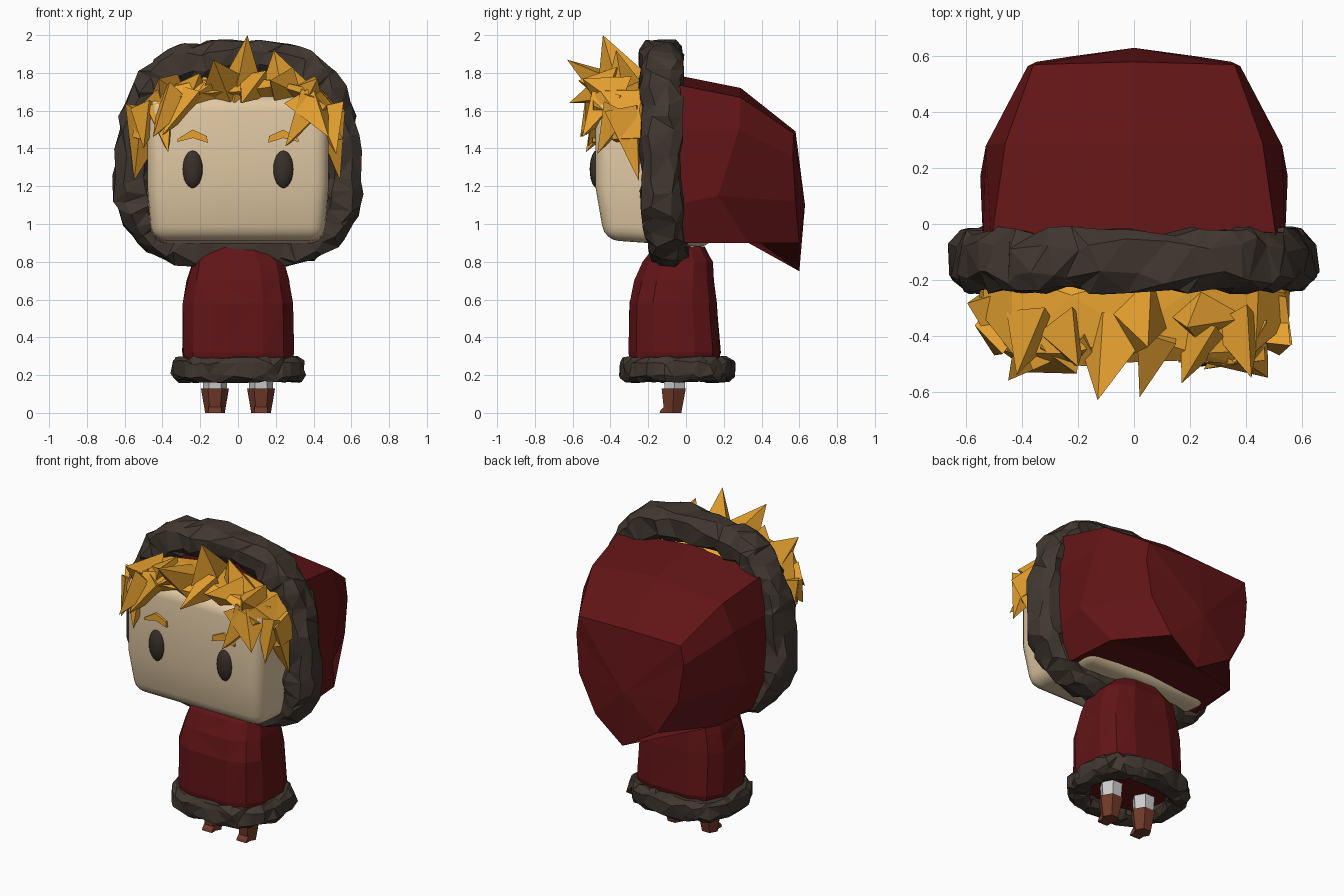
import bpy, bmesh, math, random
from mathutils import Vector, Matrix

if "Cube" in bpy.data.objects:
    bpy.data.objects.remove(bpy.data.objects["Cube"])

random.seed(4)


def material(name, r, g, b):
    m = bpy.data.materials.new(name)
    m.diffuse_color = (r, g, b, 1)
    m.use_nodes = True
    m.node_tree.nodes["Principled BSDF"].inputs["Base Color"].default_value = m.diffuse_color
    return m


RED = material("red_cloth", .12, .007, .008)
FUR = material("dark_fur", .052, .038, .029)
GOLD = material("gold_hair", .80, .36, .03)
SKIN = material("skin", .75, .58, .37)
BROWN = material("brown_leather", .16, .04, .022)
DARK = material("eye_dark", .04, .029, .022)


def finish(name, bm, mat=None, smooth=False):
    bmesh.ops.recalc_face_normals(bm, faces=bm.faces)
    me = bpy.data.meshes.new(name)
    bm.to_mesh(me)
    bm.free()
    ob = bpy.data.objects.new(name, me)
    bpy.context.collection.objects.link(ob)
    if mat:
        me.materials.append(mat)
    for p in me.polygons:
        p.use_smooth = smooth
    return ob


def loft(bm, rings, loop=False, tri=False):
    """Skin a list of point rings; loop joins the last ring to the first."""
    vs = [[bm.verts.new(p) for p in r] for r in rings]
    n = len(rings[0])
    for i in range(len(vs) - (0 if loop else 1)):
        a, b = vs[i], vs[(i + 1) % len(vs)]
        for j in range(n):
            k = (j + 1) % n
            bm.faces.new((a[j], a[k], b[k], b[j]))
    if not loop:
        bm.faces.new(vs[0])
        bm.faces.new(vs[-1])
    if tri:
        bmesh.ops.triangulate(bm, faces=bm.faces[:])
    return vs


def spow(v, e):
    return math.copysign(abs(v) ** e, v)


def tube_ring(c, out, side, r_out, r_side, jitter, sides=8):
    """Boxy, roughened cross-section around centre c."""
    ring, along = [], out.cross(side)
    for j in range(sides):
        t = math.tau * (j + random.uniform(-.3, .3) + .5) / sides
        w = 1 + random.uniform(-jitter, jitter)
        ring.append(c + out * spow(math.cos(t), .7) * r_out * w
                    + side * spow(math.sin(t), .7) * r_side * min(w, 1.04)
                    + along * random.uniform(-1.6, 1.6) * jitter * r_out)
    return ring


# Head: rounded block whose face tucks in towards the chin
bm = bmesh.new()
bmesh.ops.create_cube(bm, size=1, matrix=Matrix.Translation((0, -.165, 1.28))
                      @ Matrix.Diagonal((.96, .63, .80, 1)))
bmesh.ops.bevel(bm, geom=bm.edges[:], offset=.08, segments=4, profile=.5, affect='EDGES')
bmesh.ops.bisect_plane(bm, geom=bm.verts[:] + bm.edges[:] + bm.faces[:],
                       plane_co=(0, 0, 1.2), plane_no=(0, 0, 1))
for v in bm.verts:
    if v.co.z < 1.2:
        v.co.x *= 1 - .15 * (1.2 - v.co.z)
        if v.co.y < -.3:
            v.co.y += .15 * (1.2 - v.co.z)
            v.co.z += .03 if v.co.z < 1 else 0
    elif v.co.y > -.1:
        v.co.z -= .05
finish("head", bm, SKIN, True)

# Eyes and brows
for s, side in ((-1, "left"), (1, "right")):
    bm = bmesh.new()
    bmesh.ops.create_uvsphere(bm, u_segments=18, v_segments=12, radius=1,
                              matrix=Matrix.Translation((s * .24, -.465, 1.29))
                              @ Matrix.Diagonal((.057, .045, .105, 1)))
    finish("eye_" + side, bm, DARK, True)
    bm = bmesh.new()
    outline = [(.16, 1.43), (.165, 1.465), (.24, 1.50), (.32, 1.45), (.32, 1.435), (.24, 1.455)]
    loft(bm, [[(s * x, y, z) for x, z in outline] for y in (-.495, -.46)])
    finish("brow_" + side, bm, GOLD)

# Hood: half sections (x, y, z) from bottom centre to top centre, mirrored
halves = [
    [(0, -.06, .93), (.48, -.06, .9), (.54, -.06, 1.1), (.54, -.06, 1.5), (.51, -.06, 1.74), (0, -.06, 1.79)],
    [(0, .38, .91), (.45, .33, .90), (.55, .17, 1.15), (.53, .28, 1.5), (.46, .29, 1.67), (0, .29, 1.72)],
    [(.03, .60, .75), (.22, .60, .90), (.35, .58, 1.12), (.38, .565, 1.36), (.36, .57, 1.48), (0, .58, 1.49)],
]
bm = bmesh.new()
rings = []
for h in halves:
    rings.append([Vector(p) for p in h] + [Vector((-x, y, z)) for x, y, z in h[-2:0:-1]])
back = loft(bm, rings)[-1]
bm.faces.ensure_lookup_table()
bm.faces.remove(bm.faces[-1])
peak = bm.verts.new((0, .63, 1.1))
for a, b in zip(back, back[1:] + back[:1]):
    bm.faces.new((a, b, peak))
finish("hood", bm, RED)

# Fur trim around the hood opening
bm = bmesh.new()
rings, N, e = [], 48, 2.9
for i in range(N):
    t = math.tau * i / N
    c, s = math.cos(t), math.sin(t)
    x, z = .56 * spow(c, 2 / e), 1.365 + .51 * spow(s, 2 / e)
    x *= 1 - .07 * (z - 1.25) / .5
    out = Vector((spow(c, 2 - 2 / e) / .56, 0, spow(s, 2 - 2 / e) / .51)).normalized()
    low = max(0, 1.05 - z) / .2
    rings.append(tube_ring(Vector((x, -.13 + .05 * low, z)), out, Vector((0, 1, 0)),
                           .10, .118 - .015 * low, .2))
loft(bm, rings, loop=True, tri=True)
finish("hood_fur_trim", bm, FUR)

# Tunic: squarish rings (z, half width, front y, back y)
bm = bmesh.new()
rings = []
for z, w, y0, y1 in ((.22, .28, -.29, .16), (.32, .30, -.31, .185), (.58, .295, -.305, .165),
                     (.70, .275, -.275, .155), (.80, .245, -.23, .145), (.88, .16, -.17, .10)):
    ring = []
    for j in range(12):
        t = math.tau * (j + .5) / 12
        k = 1 + random.uniform(-.02, .02)
        ring.append((w * k * spow(math.cos(t), .6),
                     (y0 + y1) / 2 + (y1 - y0) / 2 * k * spow(math.sin(t), .6), z))
    rings.append(ring)
loft(bm, rings, tri=True)
finish("tunic", bm, RED)

# Fur hem of the tunic
bm = bmesh.new()
rings = []
for i in range(36):
    t = math.tau * i / 36
    out = Vector((math.cos(t), math.sin(t), 0))
    c = Vector((.29 * spow(out.x, .75), -.05 + .235 * spow(out.y, .75), .23))
    rings.append(tube_ring(c, out, Vector((0, 0, 1)), .068, .07, .22))
loft(bm, rings, loop=True, tri=True)
finish("hem_fur", bm, FUR)


# Legs and boots: stacked six-sided rings (z, centre y, radius)
def stack(name, x, levels, mat=None):
    bm = bmesh.new()
    loft(bm, [[(x + r * math.cos(math.tau * j / 6), y + r * math.sin(math.tau * j / 6), z)
               for j in range(6)] for z, y, r in levels])
    finish(name, bm, mat)


for s, side in ((-1, "left"), (1, "right")):
    x = s * .122
    stack("leg_" + side, x, ((.1, -.06, .06), (.3, -.06, .075)))
    stack("boot_" + side, x, ((0, -.07, .052), (.13, -.065, .074)), BROWN)
    bm = bmesh.new()
    loft(bm, [[(x + w, y, z) for y, z in ((-.14, 0), (-.135, .015), (-.11, .04), (-.06, .04), (-.06, 0))]
              for w in (-.035, .035)])
    finish("boot_toe_" + side, bm, BROWN)

# Hair band arching over the forehead
bm = bmesh.new()
arch = [(-.50, 1.44), (-.485, 1.57), (-.40, 1.67), (-.2, 1.71), (0, 1.72),
        (.2, 1.71), (.40, 1.67), (.485, 1.57), (.50, 1.44)]
rings = []
for x, z in arch:
    out = Vector((x, 0, z - 1.3)).normalized()
    edge = 0 if abs(x) < .45 else .07
    rings.append(tube_ring(Vector((x, -.32 + edge / 2, z)), out, Vector((0, 1, 0)),
                           .065, .18 - edge, .05, 6))
loft(bm, rings, tri=True)
finish("hair_band", bm, GOLD)

# Hair spikes: base point, tip, base radius
spikes = [
    ((.02, -.32, 1.70), (.05, -.44, 2.0), .17), ((-.07, -.38, 1.70), (-.13, -.63, 1.87), .15),
    ((.08, -.38, 1.73), (.02, -.62, 1.64), .12), ((.25, -.32, 1.68), (.19, -.37, 1.92), .16),
    ((.25, -.38, 1.71), (.17, -.57, 1.76), .13), ((.36, -.36, 1.67), (.42, -.55, 1.77), .14),
    ((-.25, -.38, 1.70), (-.20, -.51, 1.80), .13), ((-.36, -.35, 1.67), (-.42, -.54, 1.77), .14),
    ((-.33, -.42, 1.66), (-.45, -.56, 1.46), .14), ((.36, -.42, 1.66), (.48, -.55, 1.46), .14),
    ((-.41, -.40, 1.61), (-.37, -.53, 1.38), .12), ((.40, -.42, 1.64), (.25, -.52, 1.41), .13),
    ((-.26, -.42, 1.68), (-.40, -.53, 1.47), .13), ((-.14, -.42, 1.72), (-.32, -.50, 1.62), .10),
    ((.48, -.36, 1.60), (.52, -.47, 1.37), .12), ((-.48, -.36, 1.60), (-.50, -.47, 1.40), .12),
    ((.47, -.33, 1.60), (.54, -.25, 1.23), .14), ((-.47, -.33, 1.60), (-.55, -.25, 1.23), .14),
]
bm = bmesh.new()
for base, tip, r in spikes:
    b, d = Vector(base), Vector(tip) - Vector(base)
    mat = (Matrix.Translation(b + d / 2) @ d.to_track_quat('Z', 'Y').to_matrix().to_4x4()
           @ Matrix.Rotation(random.uniform(0, 1.5), 4, 'Z') @ Matrix.Diagonal((1, .75, 1, 1)))
    bmesh.ops.create_cone(bm, cap_ends=True, segments=4, radius1=r, radius2=0,
                          depth=d.length, matrix=mat)
bmesh.ops.remove_doubles(bm, verts=bm.verts, dist=.0005)
finish("hair_spikes", bm, GOLD)
